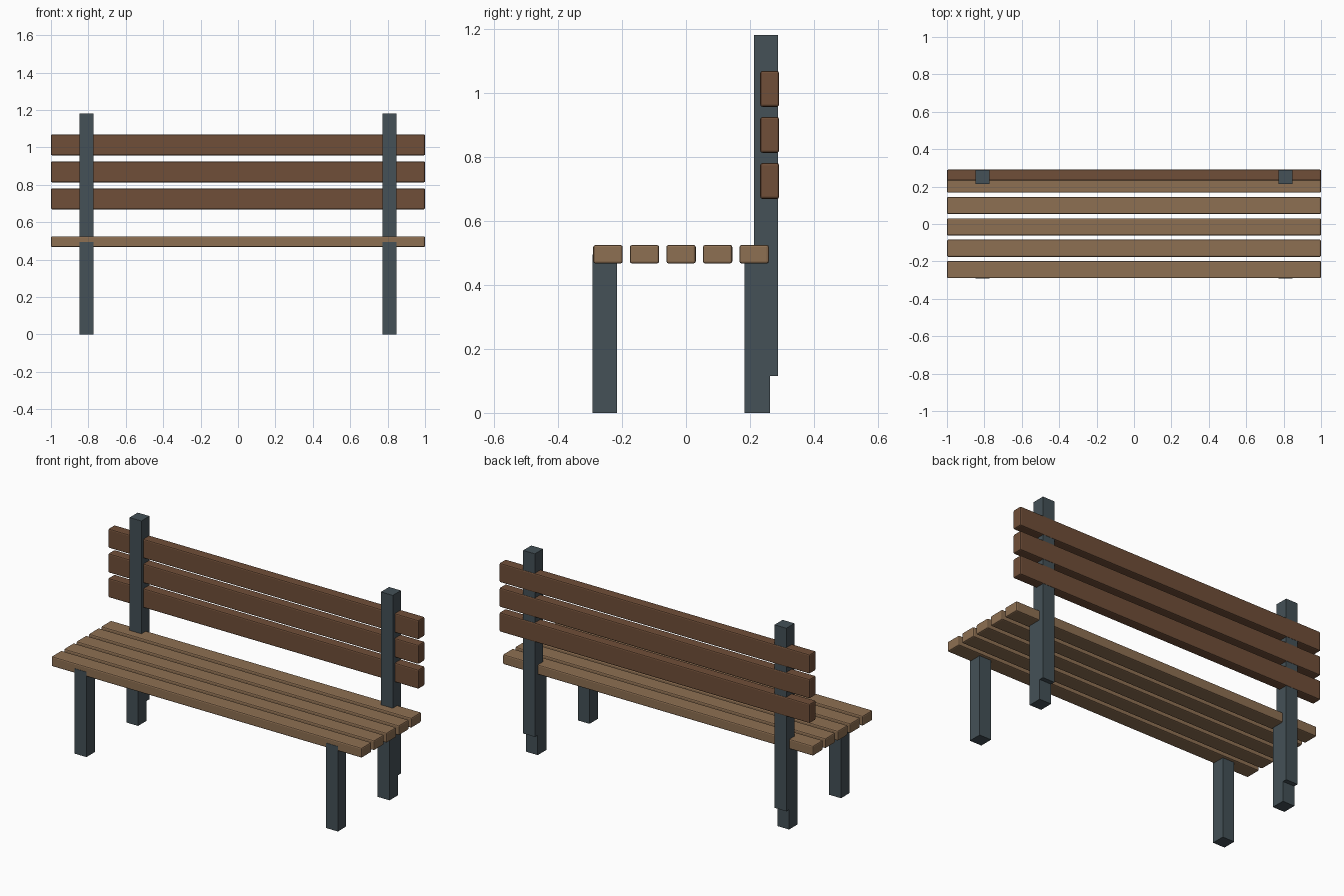
import bpy

if "Cube" in bpy.data.objects:
    bpy.data.objects.remove(bpy.data.objects["Cube"])


def material(name, rgb):
    m = bpy.data.materials.new(name)
    m.diffuse_color = (*rgb, 1.0)
    m.use_nodes = True
    m.node_tree.nodes["Principled BSDF"].inputs["Base Color"].default_value = m.diffuse_color
    return m


SEAT_WOOD = material("seat_wood", (0.27, 0.16, 0.085))
BACK_WOOD = material("back_wood", (0.16, 0.077, 0.04))
IRON = material("iron", (0.058, 0.082, 0.095))


def box(name, x, y, z, mat, bevel=0.0):
    """Box spanning the (min, max) ranges x, y, z, optionally bevelled."""
    ranges = (x, y, z)
    bpy.ops.mesh.primitive_cube_add(size=1, location=[(a + b) / 2 for a, b in ranges])
    ob = bpy.context.object
    ob.name = name
    ob.scale = [b - a for a, b in ranges]
    bpy.ops.object.transform_apply(location=False, rotation=False, scale=True)
    ob.data.materials.append(mat)
    if bevel:
        mod = ob.modifiers.new("bevel", 'BEVEL')
        mod.width = bevel
        mod.segments = 2
    return ob


# Seat slats
for i in range(5):
    y = -0.244 + i * 0.1143
    box(f"seat_slat_{i + 1}", (-1, 1), (y - 0.046, y + 0.046), (0.467, 0.525), SEAT_WOOD, 0.007)

# Backrest slats
for i in range(3):
    z = 0.725 + i * 0.144
    box(f"back_slat_{i + 1}", (-1, 1), (0.232, 0.291), (z - 0.056, z + 0.056), BACK_WOOD, 0.007)

# Legs and backrest posts on each side
for side, cx in (("left", -0.81), ("right", 0.81)):
    x = (cx - 0.038, cx + 0.038)
    box(f"front_leg_{side}", x, (-0.292, -0.215), (0, 0.495), IRON)
    box(f"rear_leg_{side}", x, (0.183, 0.262), (0, 0.495), IRON)
    box(f"back_post_{side}", x, (0.213, 0.288), (0.116, 1.182), IRON)
